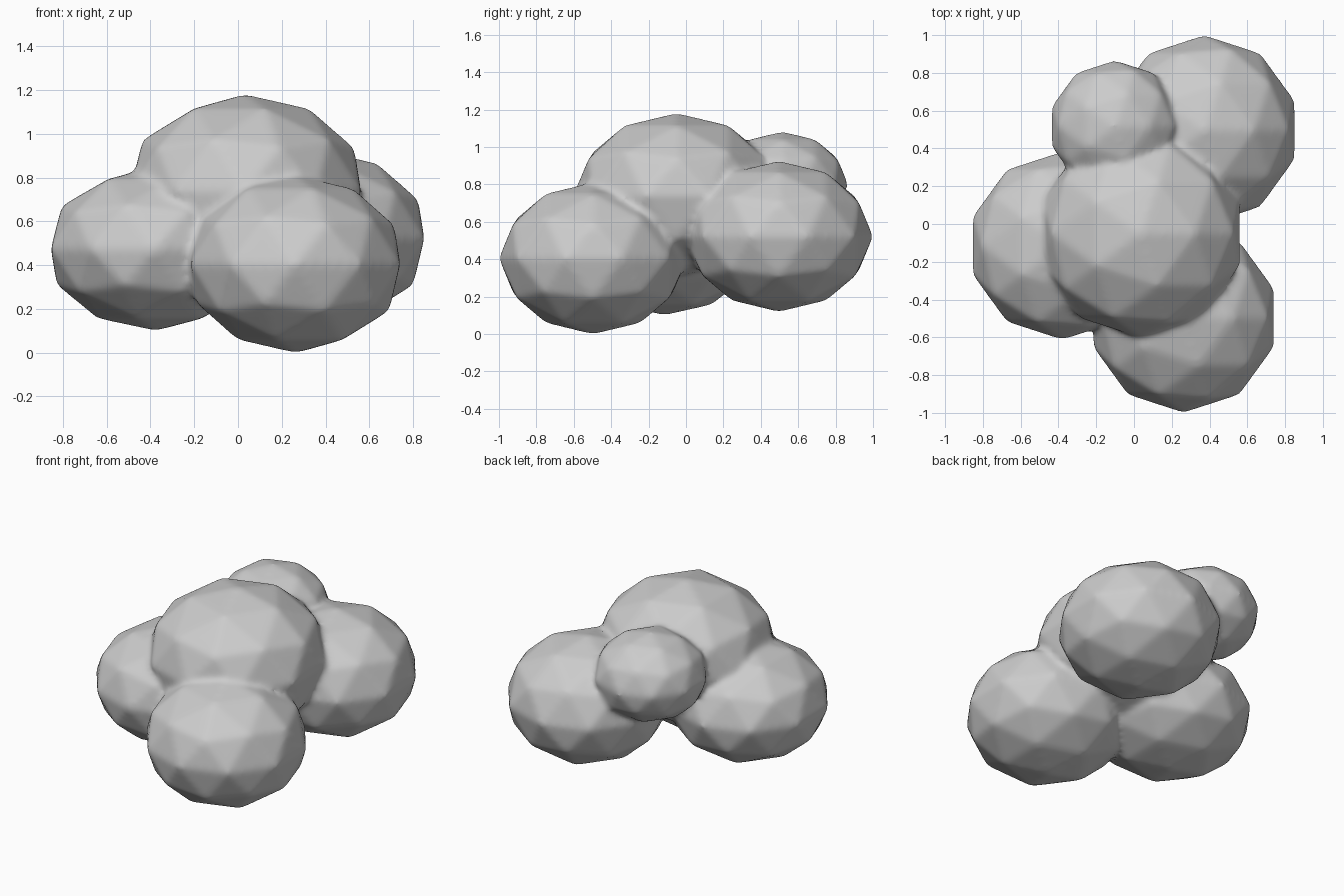
import bpy

if "Cube" in bpy.data.objects:
    bpy.data.objects.remove(bpy.data.objects["Cube"])

# Puffs of the cloud: name, centre, radii
PUFFS = [
    ("left_puff",        (-0.38, -0.115, 0.475), (0.50, 0.50, 0.375)),
    ("front_puff",       (0.262, -0.497, 0.405), (0.504, 0.504, 0.407)),
    ("back_right_puff",  (0.372, 0.497, 0.522),  (0.504, 0.504, 0.404)),
    ("top_puff",         (0.035, -0.05, 0.74),   (0.554, 0.554, 0.442)),
    ("back_left_puff",   (-0.10, 0.515, 0.80),   (0.353, 0.353, 0.283)),
]

parts = []
for name, centre, radii in PUFFS:
    bpy.ops.mesh.primitive_ico_sphere_add(subdivisions=2, radius=1, location=centre)
    puff = bpy.context.object
    puff.name = name
    puff.scale = radii
    parts.append(puff)

# Join the puffs into one body
bpy.ops.object.select_all(action='DESELECT')
for p in parts:
    p.select_set(True)
bpy.context.view_layer.objects.active = parts[0]
bpy.ops.object.join()
cloud = bpy.context.object
cloud.name = "cloud"
bpy.ops.object.transform_apply(location=True, rotation=True, scale=True)

# Fuse the overlaps and soften the creases between puffs
fuse = cloud.modifiers.new("fuse", 'REMESH')
fuse.mode = 'VOXEL'
fuse.voxel_size = 0.018
fuse.use_smooth_shade = True
soften = cloud.modifiers.new("soften", 'SMOOTH')
soften.factor = 0.5
soften.iterations = 9
bpy.ops.object.modifier_apply(modifier="fuse")
bpy.ops.object.modifier_apply(modifier="soften")
bpy.ops.object.shade_smooth()
